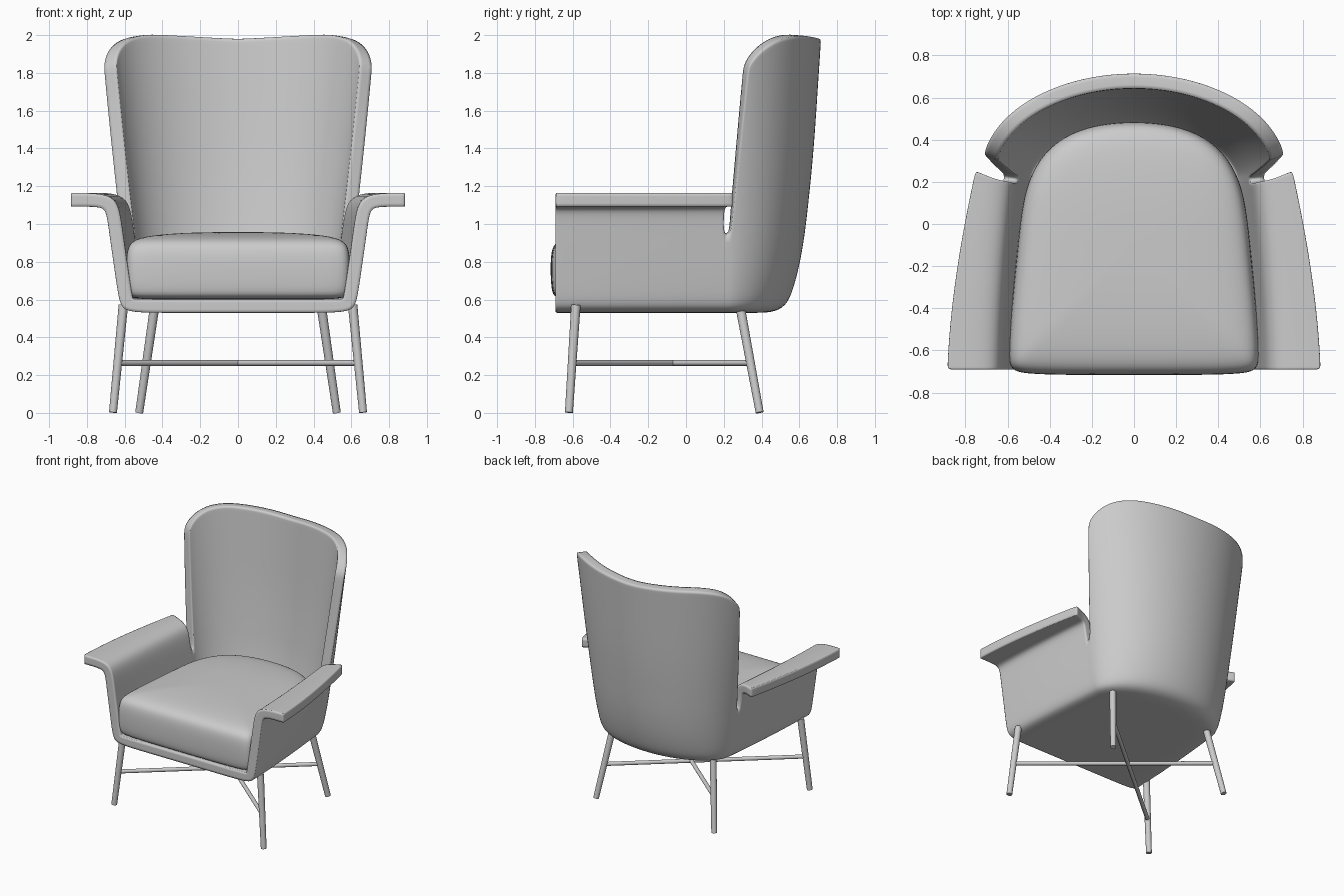
import bpy, bmesh
from math import sin, cos, radians, pi
from mathutils import Vector

if "Cube" in bpy.data.objects:
    bpy.data.objects.remove(bpy.data.objects["Cube"])


def finish(name, bm, subsurf=0, thickness=0):
    bmesh.ops.remove_doubles(bm, verts=bm.verts[:], dist=0.0005)
    for f in bm.faces:
        f.smooth = True
    me = bpy.data.meshes.new(name)
    bm.to_mesh(me)
    bm.free()
    ob = bpy.data.objects.new(name, me)
    bpy.context.collection.objects.link(ob)
    if thickness:
        m = ob.modifiers.new("Padding", 'SOLIDIFY')
        m.thickness = thickness
        m.offset = -1
        m.use_even_offset = True
        m.use_quality_normals = True
        m.edge_crease_inner = m.edge_crease_outer = 0.55
    if subsurf:
        m = ob.modifiers.new("Smooth", 'SUBSURF')
        m.levels = m.render_levels = subsurf
    return ob


def lerp_table(table, v):
    for (a, p), (b, q) in zip(table, table[1:]):
        if v <= b:
            return p + (q - p) * max(0, v - a) / (b - a)
    return table[-1][1]


# Shell: shared bowl rows, each (z, half width front, half width rear, back y)
BOWL = [(.53, 0, 0, .2), (.53, .35, .30, .35), (.53, .58, .52, .46), (.565, .622, .56, .53),
        (.64, .637, .578, .565), (.78, .657, .60, .603), (.94, .68, .62, .63)]
# Arm rows above the slit: (z, half width front, half width rear, slant)
ARM = [(1.03, .692, .632, 0), (1.08, .705, .645, .1), (1.092, .745, .675, .3),
       (1.092, .86, .735, .9), (1.092, .885, .752, 1)]
BACK = [.12, .4, .7, .93, 1]
TOP = [(15, 1.83), (19, 1.89), (25, 1.935), (33, 1.975), (45, 2.0), (60, 1.995), (90, 1.975)]
BACK_Y = [(.94, .63), (1.3, .672), (2.0, .718)]
YC = .2


def arm_column(t, side):
    pts = []
    for z, wf, wr, s in [(r[0], r[1], r[2], 0) for r in BOWL] + ARM:
        x = wf + (wr - wf) * t ** 1.6
        pts.append((side * x, -.69 + (YC + .69 + .05 * s) * t, z))
    return pts


def back_column(f):
    top = lerp_table(TOP, 15 + 150 * min(f, 1 - f))
    rows = [(z, wr, yb, 5) for z, _, wr, yb in BOWL]
    for t in BACK:
        z = .94 + (top - .94) * t
        rows.append((z, .62 + .13 * (z - .94), lerp_table(BACK_Y, z), 5 + 10 * t))
    pts = []
    for z, a, yb, start in rows:
        th = radians(start + (180 - 2 * start) * f)
        pts.append((a * cos(th), YC + (yb - YC) * sin(th), z))
    return pts


ts = [0, .03, .2, .4, .6, .8, .96, 1]
fs = [0, .02] + [i / 18 for i in range(1, 18)] + [.98, 1]
columns = [arm_column(t, 1) for t in ts] + [back_column(f) for f in fs] + \
          [arm_column(t, -1) for t in reversed(ts)]
slits = (len(ts) - 1, len(ts) + len(fs) - 1)
bm = bmesh.new()
grid = [[bm.verts.new(p) for p in col] for col in columns]
for i in range(len(grid) - 1):
    for j in range(len(BOWL) + len(BACK) - 1):
        if i in slits and j >= len(BOWL) - 1:
            continue
        a, b = grid[i], grid[i + 1]
        bm.faces.new((a[j], b[j], b[j + 1], a[j + 1]))
bm.normal_update()
if sum(f.normal.z for f in bm.faces if f.calc_center_median().z < .54) > 0:
    bmesh.ops.reverse_faces(bm, faces=bm.faces[:])
finish("shell", bm, 2, .072)

# Seat cushion: D-shaped outline stacked in scaled layers
half = [(0, -.715), (.3, -.715), (.52, -.71), (.585, -.69), (.595, -.62), (.58, -.4), (.555, -.15),
        (.535, .05), (.505, .2), (.43, .34), (.3, .435), (.15, .475), (0, .485)]
outline = half + [(-x, y) for x, y in half[-2:0:-1]]
layers = [(0, .6), (.6, .6), (.95, .602), (.995, .63), (1.005, .75), (1, .86), (.955, .912),
          (.8, .94), (.45, .955), (0, .958)]
bm = bmesh.new()
rings = [[bm.verts.new((x * s, -.1 + (y + .1) * s, z)) for x, y in outline] for s, z in layers]
n = len(outline)
for lo, hi in zip(rings, rings[1:]):
    for i in range(n):
        k = (i + 1) % n
        bm.faces.new((lo[i], lo[k], hi[k], hi[i]))
finish("seat_cushion", bm, 2)


# Legs and crossed stretchers
def rod(name, p, q, r1, r2):
    p, q = Vector(p), Vector(q)
    d = q - p
    bpy.ops.mesh.primitive_cone_add(vertices=20, radius1=r1, radius2=r2, depth=d.length,
                                    location=(p + q) / 2)
    ob = bpy.context.object
    ob.name = name
    ob.rotation_euler = d.to_track_quat('Z', 'Y').to_euler()
    bpy.ops.object.shade_smooth_by_angle()


for s, side in ((1, "right"), (-1, "left")):
    rod("front_leg_" + side, (s * .662, -.62, .002), (s * .607, -.583, .57), .021, .025)
    rod("rear_leg_" + side, (s * .523, .39, .002), (s * .44, .285, .57), .021, .025)
    rod("stretcher_" + side, (s * .635, -.602, .264), (-s * .485, .34, .264), .015, .015)
